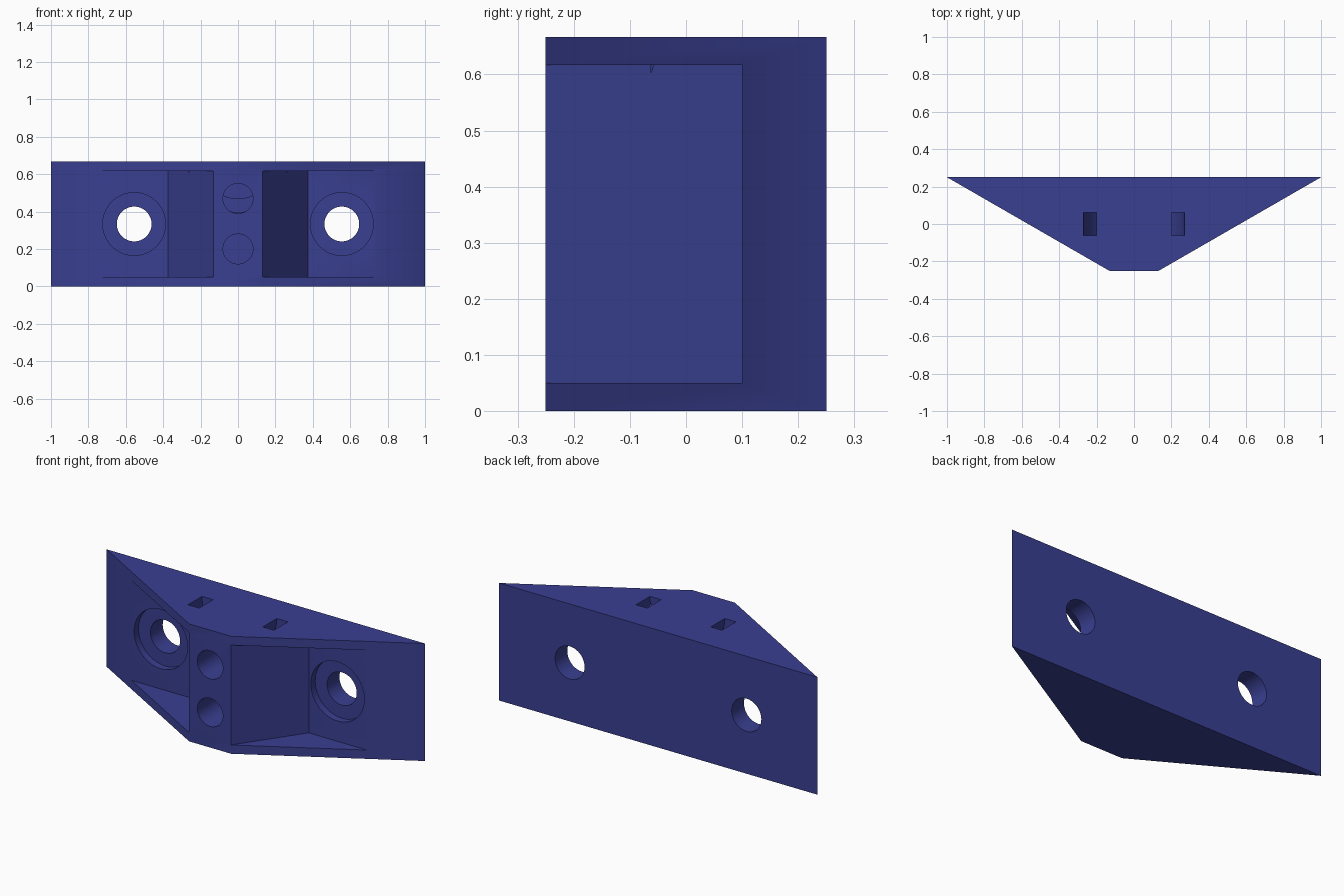
import bpy, bmesh, math
from mathutils import Vector

if "Cube" in bpy.data.objects:
    bpy.data.objects.remove(bpy.data.objects["Cube"])

H = 0.667          # bracket height
FRONT, BACK = -0.25, 0.25

blue = bpy.data.materials.new("deep blue")
blue.diffuse_color = (0.041, 0.050, 0.283, 1)
blue.use_nodes = True
blue.node_tree.nodes["Principled BSDF"].inputs["Base Color"].default_value = blue.diffuse_color


def prism(name, points, offset):
    """Extrude a closed 3D outline along an offset vector."""
    bm = bmesh.new()
    face = bm.faces.new([bm.verts.new(p) for p in points])
    res = bmesh.ops.extrude_face_region(bm, geom=[face])
    bmesh.ops.translate(bm, vec=Vector(offset),
                        verts=[g for g in res["geom"] if isinstance(g, bmesh.types.BMVert)])
    bmesh.ops.recalc_face_normals(bm, faces=bm.faces)
    mesh = bpy.data.meshes.new(name)
    bm.to_mesh(mesh)
    bm.free()
    mesh.materials.append(blue)
    obj = bpy.data.objects.new(name, mesh)
    bpy.context.collection.objects.link(obj)
    return obj


def arc(r, x, z, y, a0, a1, n):
    """Points on an arc in the xz plane."""
    return [(x + r * math.cos(a0 + (a1 - a0) * i / n), y,
             z + r * math.sin(a0 + (a1 - a0) * i / n)) for i in range(n + 1)]


def bore(name, r, x, z, y0, y1):
    """Round cutter running front to back."""
    return prism(name, arc(r, x, z, y0, 0, math.tau, 64)[:-1], (0, y1 - y0, 0))


# Trapezoid corner block
body = prism("corner_bracket", [(-1, BACK, 0), (-0.132, FRONT, 0),
                                (0.132, FRONT, 0), (1, BACK, 0)], (0, 0, H))
cutters = []

for side, s in (("left", -1), ("right", 1)):
    # Screw pocket with a floor parallel to the back
    outline = [(0.375, 0.1), (1.2, 0.1), (1.2, -0.4), (0.027, -0.4)]
    cutters.append(prism(side + "_pocket_cutter",
                         [(s * x, y, 0.05) for x, y in outline], (0, 0, H - 0.1)))
    # Counterbore and through hole
    cutters.append(bore(side + "_counterbore_cutter", 0.168, s * 0.555, H / 2, 0.05, 0.14))
    cutters.append(bore(side + "_screw_hole_cutter", 0.093, s * 0.555, H / 2, 0.05, 0.4))

# Two blind holes in the front face
for name, z in (("lower", 0.2), ("upper", 0.47)):
    cutters.append(bore(name + "_front_hole_cutter", 0.08, 0, z, -0.4, 0.0))

# Curved strap tunnel joining the two slots on the top
tunnel = (arc(0.27, 0, H, -0.0625, math.pi, math.tau, 40)
          + [(0.27, -0.0625, 0.8), (0.2, -0.0625, 0.8)]
          + arc(0.2, 0, H, -0.0625, math.tau, math.pi, 40)
          + [(-0.2, -0.0625, 0.8), (-0.27, -0.0625, 0.8)])
cutters.append(prism("strap_tunnel_cutter", tunnel, (0, 0.125, 0)))

# Cut everything, then drop the cutters
bpy.context.view_layer.objects.active = body
body.select_set(True)
for c in cutters:
    c.hide_render = True
    mod = body.modifiers.new(c.name, "BOOLEAN")
    mod.operation, mod.solver, mod.object = "DIFFERENCE", "EXACT", c
    bpy.ops.object.modifier_apply(modifier=mod.name)
    bpy.data.objects.remove(c)

bpy.ops.object.shade_smooth_by_angle(angle=math.radians(30))
